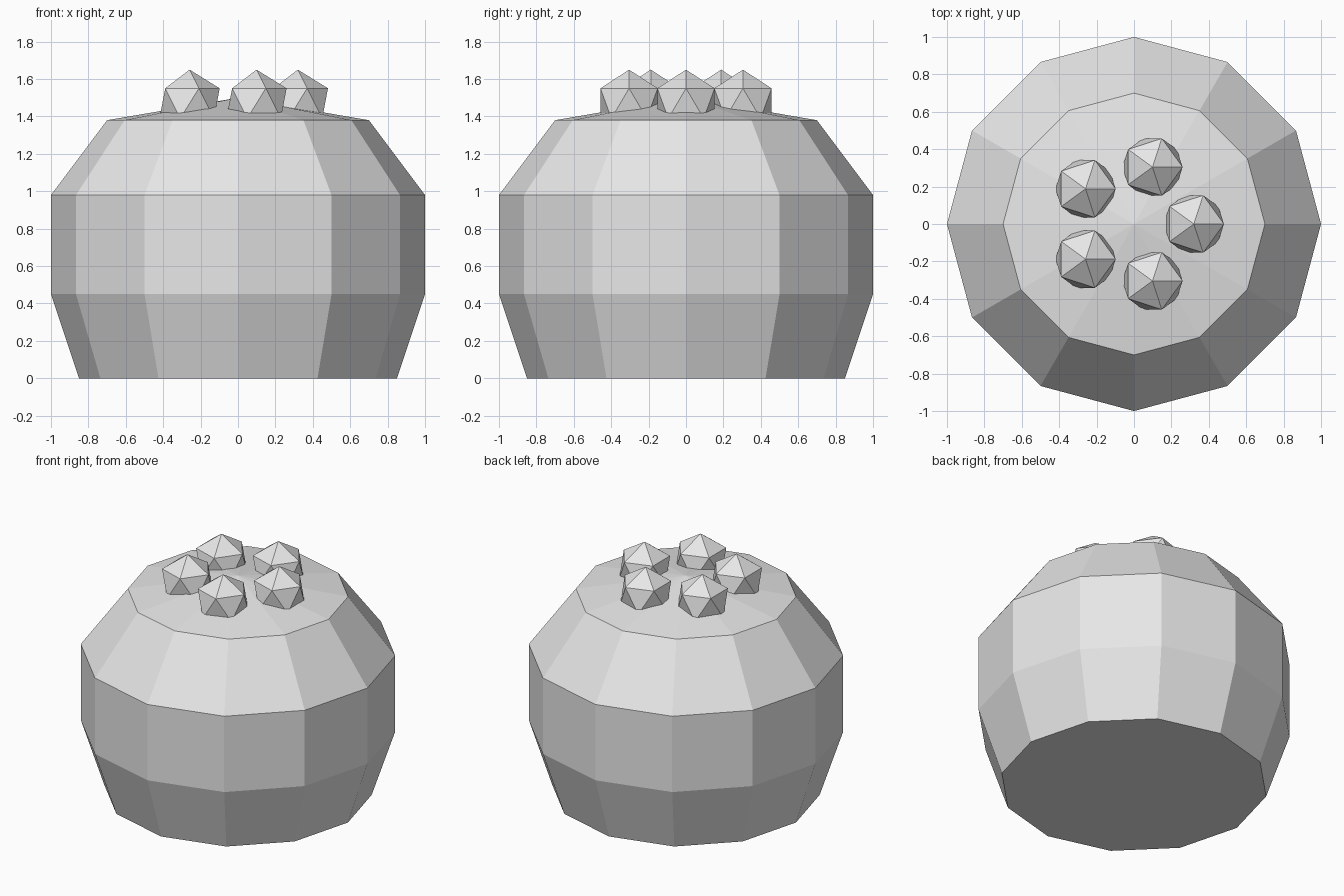
import bpy, bmesh
from math import cos, sin, tau

cube = bpy.data.objects.get("Cube")
if cube:
    bpy.data.objects.remove(cube, do_unlink=True)

SIDES = 12
PROFILE = [(0.85, 0), (1, 0.45), (1, 0.98), (0.7, 1.38)]  # radius, height
APEX = 1.5

grey = bpy.data.materials.new("plain_grey")
grey.use_nodes = True
grey.diffuse_color = (0.8, 0.8, 0.8, 1)
grey.node_tree.nodes["Principled BSDF"].inputs["Base Color"].default_value = grey.diffuse_color


def add_object(name, bm, location=(0, 0, 0)):
    bmesh.ops.recalc_face_normals(bm, faces=bm.faces)
    mesh = bpy.data.meshes.new(name)
    bm.to_mesh(mesh)
    bm.free()
    mesh.materials.append(grey)
    obj = bpy.data.objects.new(name, mesh)
    obj.location = location
    bpy.context.collection.objects.link(obj)


# Faceted body with flat base and shallow pointed lid
bm = bmesh.new()
rings = [[bm.verts.new((r * cos(tau * i / SIDES), r * sin(tau * i / SIDES), z))
          for i in range(SIDES)] for r, z in PROFILE]
bm.faces.new(rings[0][::-1])
tip = bm.verts.new((0, 0, APEX))
for i in range(SIDES):
    j = (i + 1) % SIDES
    for low, high in zip(rings, rings[1:]):
        bm.faces.new((low[i], low[j], high[j], high[i]))
    bm.faces.new((rings[-1][i], rings[-1][j], tip))
add_object("body", bm)

# Ring of five faceted buds on top
for k in range(5):
    bm = bmesh.new()
    bmesh.ops.create_icosphere(bm, subdivisions=1, radius=0.18)
    a = tau * k / 5
    add_object(f"bud_{k + 1}", bm, (0.32 * cos(a), 0.32 * sin(a), 1.47))
